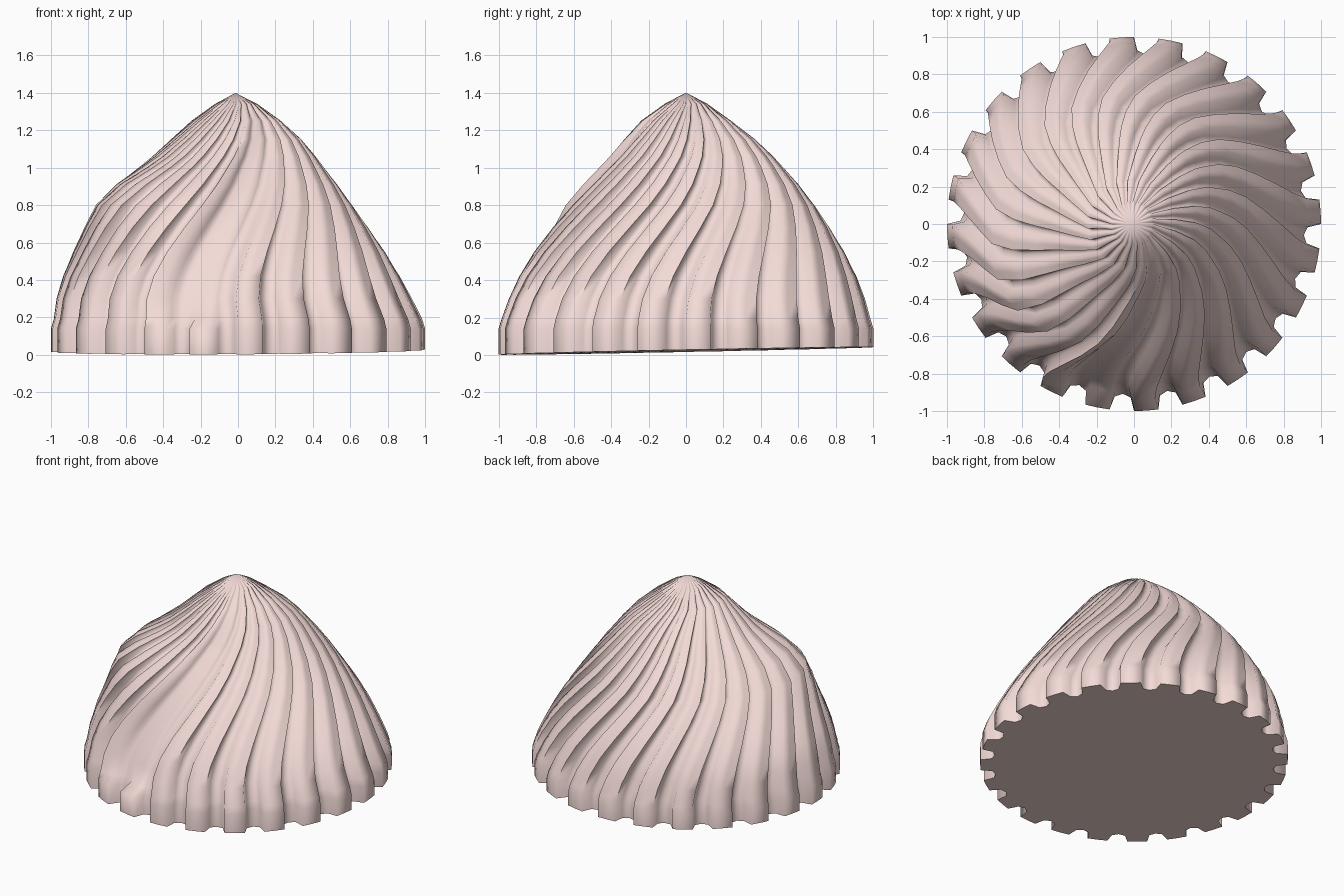
import bpy, bmesh, math

if "Cube" in bpy.data.objects:
    bpy.data.objects.remove(bpy.data.objects["Cube"])

# Rings from base to tip: height, crest radius, twist in degrees, centre x, centre y, groove depth, front dent
RINGS = [
    (0.00, 1.00, 0, 0.00, 0.00, 0.09, 0.00),
    (0.14, 1.00, 0, 0.00, 0.00, 0.09, 0.00),
    (0.19, 0.985, 0, 0.00, 0.00, 0.09, 0.09),
    (0.30, 0.95, 0.5, -0.02, 0.005, 0.09, 0.10),
    (0.42, 0.90, 2.5, -0.035, 0.01, 0.09, 0.11),
    (0.55, 0.83, 6.5, -0.045, 0.015, 0.10, 0.11),
    (0.68, 0.745, 12, -0.05, 0.02, 0.10, 0.10),
    (0.80, 0.66, 18, -0.05, 0.025, 0.10, 0.09),
    (0.91, 0.57, 23, -0.04, 0.03, 0.10, 0.07),
    (1.00, 0.49, 27, -0.03, 0.03, 0.10, 0.06),
    (1.06, 0.435, 30, -0.02, 0.03, 0.10, 0.05),
    (1.15, 0.35, 35, -0.01, 0.02, 0.10, 0.03),
    (1.25, 0.24, 43, -0.01, 0.00, 0.10, 0.015),
    (1.34, 0.115, 52, -0.01, 0.00, 0.10, 0.00),
]
FOLDS = 24
# One fold: angle in degrees and share of groove depth
FOLD = [(0, 0), (3.75, 0), (7.5, 0), (8.6, 0.8), (11.25, 1.0), (13.9, 0.8)]


def angle_gap(a, b):
    return (a - b + 180) % 360 - 180


def ring_point(ring, fold, step):
    z, r, twist, cx, cy, depth, dent = ring
    da, share = FOLD[step]
    base = fold * 15 + da
    ang = base + twist
    # collapsed fold at the front, with only its foot left
    d = angle_gap(base, 256)
    hollow = max(0.0, 1 - (abs(d) / 14) ** 2)
    if dent:
        share *= 1 - hollow
    radius = r * (1 - depth * share) - dent * hollow
    # lump on the shoulder at the front left, ending abruptly on top
    height = 0.22 if z < 0.85 else 0.13
    lump = math.exp(-(angle_gap(ang, 214) / 36) ** 2) * math.exp(-((z - 0.85) / height) ** 2)
    radius += 0.10 * lump
    a = math.radians(ang)
    x, y = cx + radius * math.cos(a), cy + radius * math.sin(a)
    tilt = (0.022 + 0.020 * y + 0.006 * x) if z < 0.1 else 0
    return (x, y, z + tilt)


# Swirled dollop with fluted folds
bm = bmesh.new()
loops = [[bm.verts.new(ring_point(r, f, s)) for f in range(FOLDS) for s in range(len(FOLD))]
         for r in RINGS]
n = len(loops[0])
tip = bm.verts.new((-0.013, 0, 1.40))
centre = bm.verts.new((0, 0, 0.025))
for i in range(n):
    j = (i + 1) % n
    for low, high in zip(loops, loops[1:]):
        bm.faces.new((low[i], low[j], high[j], high[i]))
    bm.faces.new((loops[-1][i], loops[-1][j], tip))
    bm.faces.new((loops[0][j], loops[0][i], centre))
bmesh.ops.recalc_face_normals(bm, faces=bm.faces)
mesh = bpy.data.meshes.new("swirled_dollop")
bm.to_mesh(mesh)
bm.free()
dollop = bpy.data.objects.new("swirled_dollop", mesh)
bpy.context.collection.objects.link(dollop)

# Pale pink colour
mat = bpy.data.materials.new("pale_pink")
mat.diffuse_color = (0.90, 0.71, 0.68, 1)
mat.use_nodes = True
mat.node_tree.nodes["Principled BSDF"].inputs["Base Color"].default_value = mat.diffuse_color
mesh.materials.append(mat)

# Smooth folds, sharp foot edge
bpy.context.view_layer.objects.active = dollop
dollop.select_set(True)
bpy.ops.object.shade_smooth_by_angle(angle=math.radians(80))
